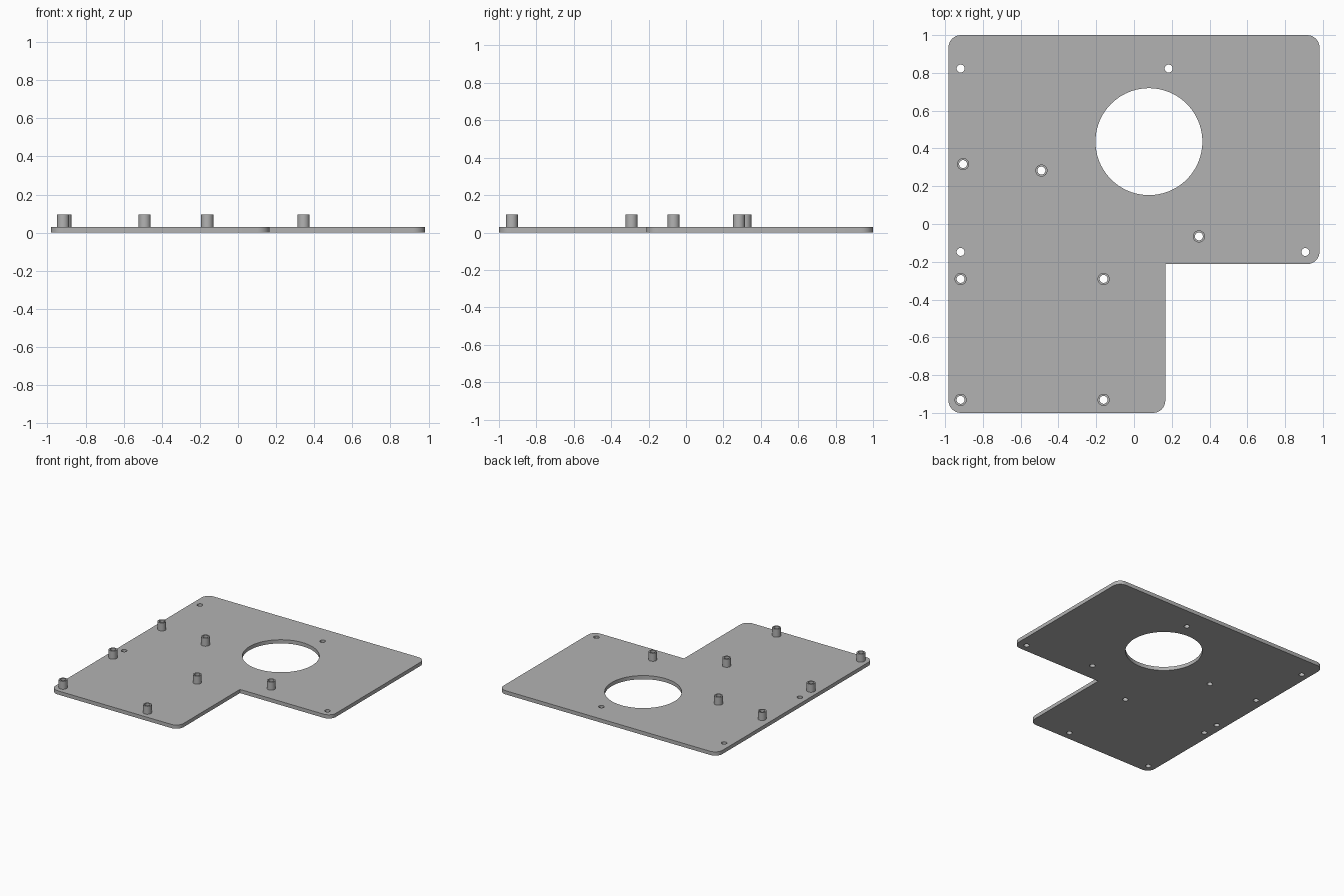
import bpy
import bmesh
from math import cos, sin, pi, radians
from mathutils import Vector

cube = bpy.data.objects.get("Cube")
if cube:
    bpy.data.objects.remove(cube, do_unlink=True)

GREY = (0.45, 0.45, 0.45, 1.0)
grey = bpy.data.materials.new("plain_grey")
grey.use_nodes = True
grey.diffuse_color = GREY
grey.node_tree.nodes["Principled BSDF"].inputs["Base Color"].default_value = GREY

PLATE_TOP = 0.03
POST_TOP = 0.095
BORE = 0.021


def circle(x, y, radius, sides=32):
    return [(x + radius * cos(2 * pi * i / sides), y + radius * sin(2 * pi * i / sides))
            for i in range(sides)]


def rounded_outline(corners, steps=8):
    """Corners are (x, y, radius) with right angles; radius 0 stays sharp."""
    points = []
    for i, (x, y, r) in enumerate(corners):
        here = Vector((x, y))
        if r == 0:
            points.append((x, y))
            continue
        back = (Vector(corners[i - 1][:2]) - here).normalized()
        ahead = (Vector(corners[(i + 1) % len(corners)][:2]) - here).normalized()
        centre = here + (back + ahead) * r
        for s in range(steps + 1):
            a = pi / 2 * s / steps
            points.append(tuple(centre - ahead * r * cos(a) - back * r * sin(a)))
    return points


def extruded(name, loops, z0, z1):
    """Fill an outline with holes and extrude it upward."""
    bm = bmesh.new()
    edges = []
    for loop in loops:
        verts = [bm.verts.new((x, y, z0)) for x, y in loop]
        edges += [bm.edges.new((verts[i - 1], verts[i])) for i in range(len(verts))]
    bmesh.ops.triangle_fill(bm, use_beauty=True, edges=edges, normal=(0, 0, 1))
    result = bmesh.ops.extrude_face_region(bm, geom=bm.faces[:], use_keep_orig=True)
    moved = [g for g in result["geom"] if isinstance(g, bmesh.types.BMVert)]
    bmesh.ops.translate(bm, verts=moved, vec=(0, 0, z1 - z0))
    bmesh.ops.recalc_face_normals(bm, faces=bm.faces[:])
    mesh = bpy.data.meshes.new(name)
    bm.to_mesh(mesh)
    bm.free()
    mesh.materials.append(grey)
    obj = bpy.data.objects.new(name, mesh)
    bpy.context.collection.objects.link(obj)
    bpy.ops.object.select_all(action='DESELECT')
    obj.select_set(True)
    bpy.context.view_layer.objects.active = obj
    bpy.ops.object.shade_smooth_by_angle(angle=radians(30))
    return obj


# Hole and post positions
posts = [(-0.905, 0.317), (-0.49, 0.283), (0.344, -0.066)]
posts += [(x, y) for x in (-0.918, -0.161) for y in (-0.291, -0.931)]
screw_holes = [(-0.918, 0.823), (0.183, 0.823), (-0.918, -0.148), (0.907, -0.148)]

# L-shaped mounting plate with rounded outer corners
R = 0.065
outline = rounded_outline([(-0.982, -1, R), (0.166, -1, R), (0.166, -0.212, 0),
                           (0.982, -0.212, R), (0.982, 1, R), (-0.982, 1, R)])
holes = [circle(0.079, 0.436, 0.283, 96)]
holes += [circle(x, y, BORE) for x, y in posts + screw_holes]
extruded("mounting_plate", [outline] + holes, 0, PLATE_TOP)

# Hollow standoff posts
for n, (x, y) in enumerate(posts, 1):
    extruded(f"standoff_post_{n}", [circle(x, y, 0.032), circle(x, y, BORE)],
             PLATE_TOP, POST_TOP)
